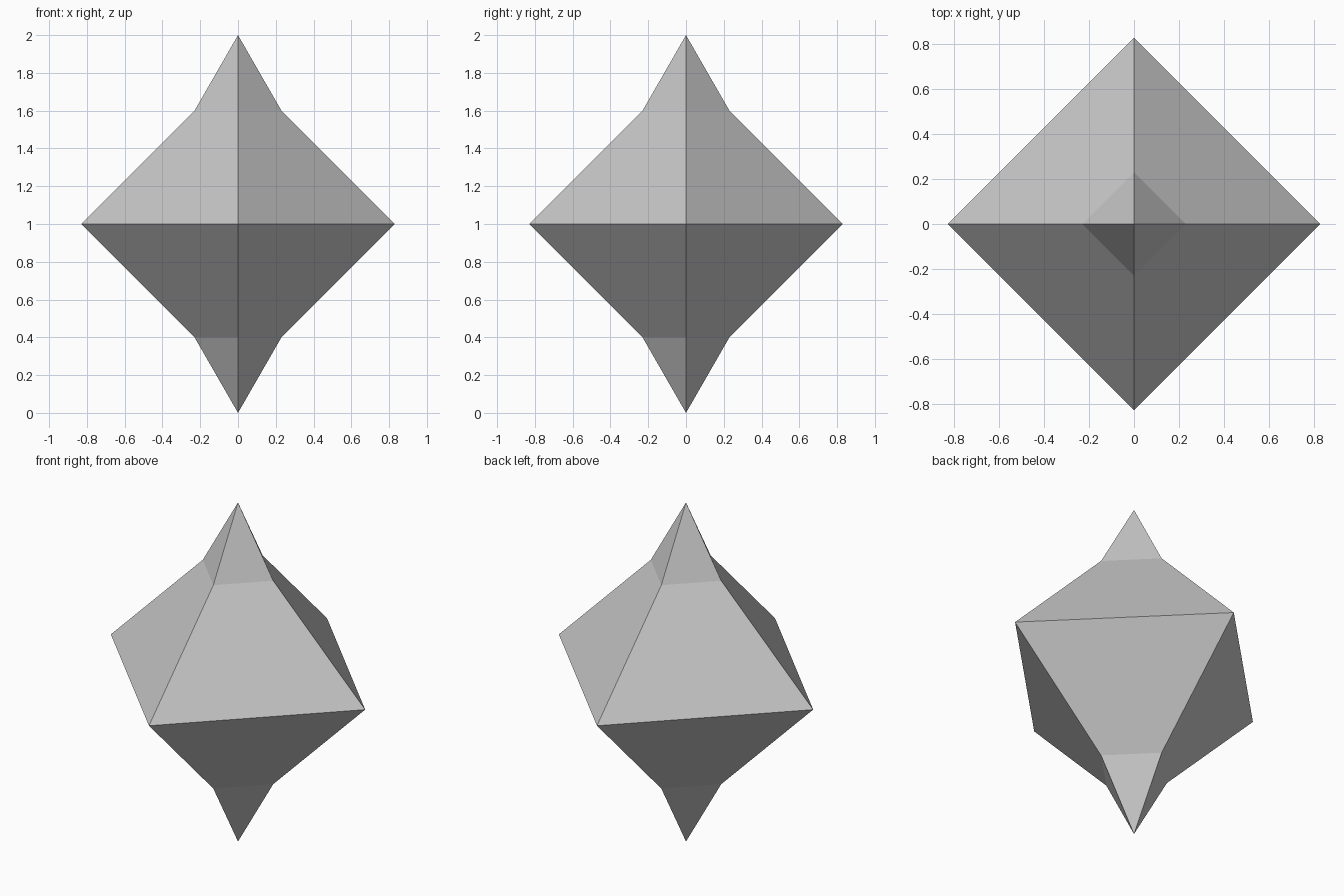
import bpy
import bmesh
import math

if "Cube" in bpy.data.objects:
    bpy.data.objects.remove(bpy.data.objects["Cube"])

# Single grey surface colour
grey = bpy.data.materials.new("light_grey")
grey.diffuse_color = (0.57, 0.57, 0.57, 1.0)
grey.use_nodes = True
grey.node_tree.nodes["Principled BSDF"].inputs["Base Color"].default_value = grey.diffuse_color

# Half profile from bottom tip to top tip: (radius, height)
PROFILE = [(0.23, 0.4), (0.83, 1.0), (0.23, 1.6)]
SIDES = 4

bm = bmesh.new()
bottom = bm.verts.new((0, 0, 0))
top = bm.verts.new((0, 0, 2))
rings = [[bm.verts.new((r * math.cos(math.tau * i / SIDES),
                        r * math.sin(math.tau * i / SIDES), z))
          for i in range(SIDES)] for r, z in PROFILE]

for i in range(SIDES):
    j = (i + 1) % SIDES
    # Spikes
    bm.faces.new((bottom, rings[0][j], rings[0][i]))
    bm.faces.new((top, rings[-1][i], rings[-1][j]))
    # Sloping sides of the octahedral body
    for low, high in zip(rings, rings[1:]):
        bm.faces.new((low[i], low[j], high[j], high[i]))
bmesh.ops.recalc_face_normals(bm, faces=bm.faces)

mesh = bpy.data.meshes.new("spiked_crystal")
bm.to_mesh(mesh)
bm.free()
mesh.materials.append(grey)
crystal = bpy.data.objects.new("spiked_crystal", mesh)
bpy.context.collection.objects.link(crystal)
